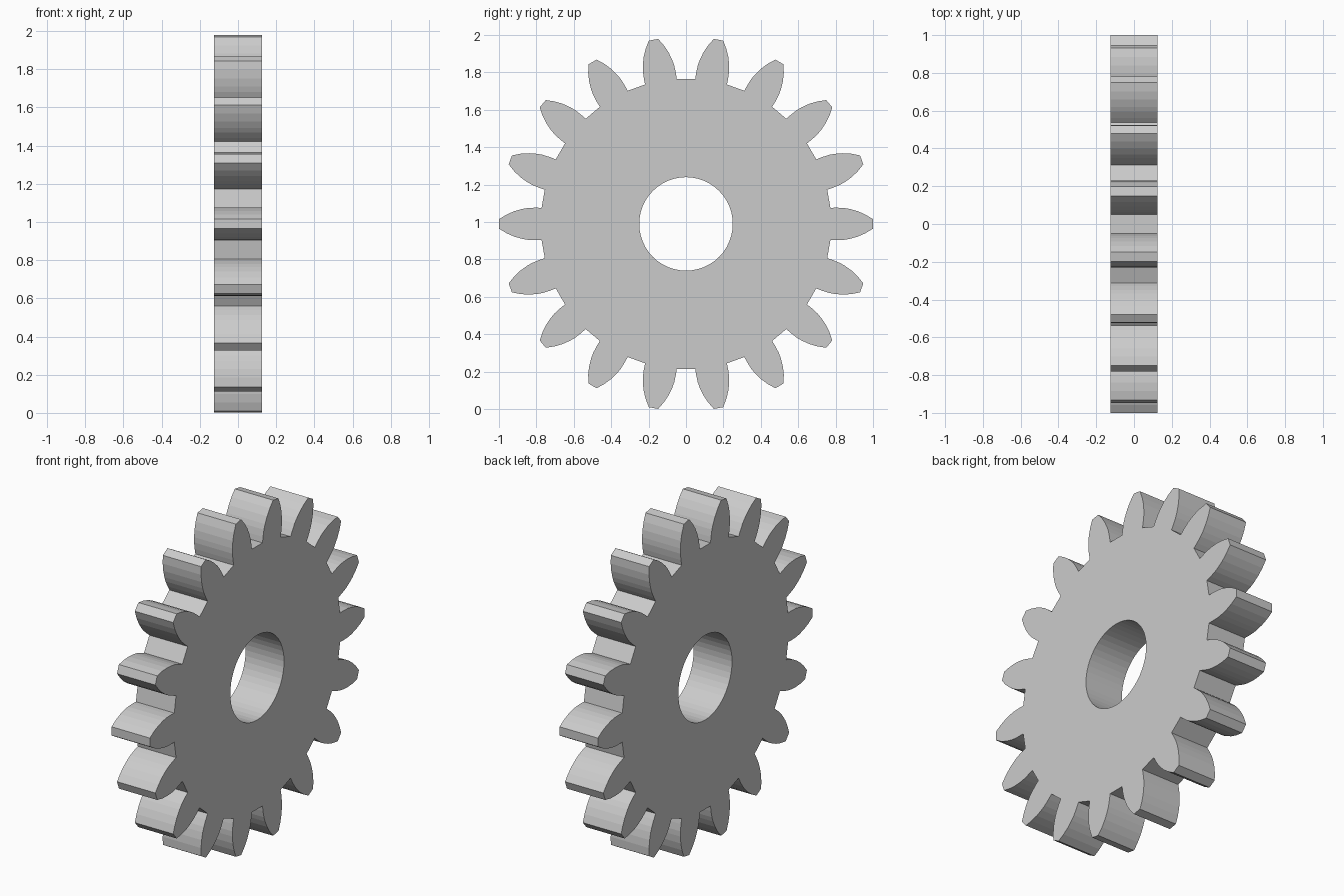
import bpy, bmesh
from math import radians, sin, cos, pi

if "Cube" in bpy.data.objects:
    bpy.data.objects.remove(bpy.data.objects["Cube"])

TEETH = 18
WIDTH = 0.25
CENTRE_Z = 0.99
HOLE_R, HOLE_SIDES = 0.25, 48

# one tooth flank, root to tip: (radius, half angle in degrees)
FLANK = [(0.777, 6.35), (0.81, 6.15), (0.85, 5.75), (0.88, 5.2),
         (0.92, 4.25), (0.96, 3.0), (1.0, 1.45)]


def polar(bm, r, a):
    return bm.verts.new((-WIDTH / 2, r * cos(a), CENTRE_Z + r * sin(a)))


def loop_edges(bm, verts):
    return [bm.edges.new((v, verts[(i + 1) % len(verts)])) for i, v in enumerate(verts)]


bm = bmesh.new()

# toothed rim outline
rim = []
for t in range(TEETH):
    mid = 2 * pi * t / TEETH
    rim += [polar(bm, r, mid - radians(h)) for r, h in FLANK]
    rim += [polar(bm, r, mid + radians(h)) for r, h in reversed(FLANK)]

# shaft hole outline
hole = [polar(bm, HOLE_R, 2 * pi * i / HOLE_SIDES) for i in range(HOLE_SIDES)]

# fill the ring between the outlines and extrude it to the gear width
edges = loop_edges(bm, rim) + loop_edges(bm, hole)
bmesh.ops.triangle_fill(bm, edges=edges, use_beauty=True, use_dissolve=False)
res = bmesh.ops.extrude_face_region(bm, geom=bm.faces[:], use_keep_orig=True)
top = [g for g in res["geom"] if isinstance(g, bmesh.types.BMVert)]
bmesh.ops.translate(bm, verts=top, vec=(WIDTH, 0, 0))
bmesh.ops.recalc_face_normals(bm, faces=bm.faces[:])

mesh = bpy.data.meshes.new("spur_gear")
bm.to_mesh(mesh)
bm.free()
gear = bpy.data.objects.new("spur_gear", mesh)
bpy.context.collection.objects.link(gear)
